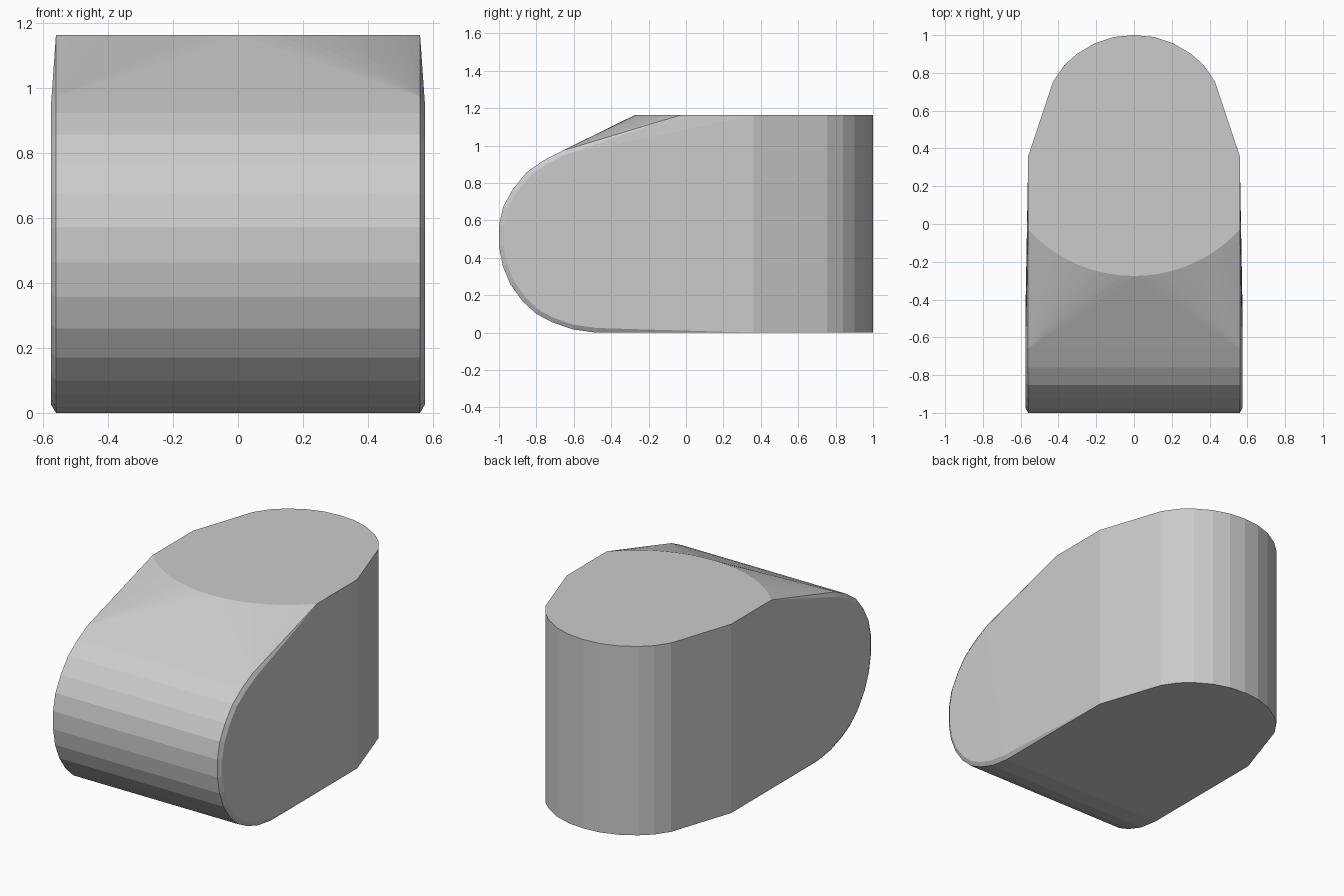
import bpy, bmesh, math

if "Cube" in bpy.data.objects:
    bpy.data.objects.remove(bpy.data.objects["Cube"])

HALF_W, SIDE_X, TOP = 0.56, 0.575, 1.163
points = []

# Rounded nose profile (y, z), extruded across x, with a slim bevelled rim
nose = [(-.48, 0), (-.607, .018), (-.714, .055), (-.80, .10), (-.876, .17),
        (-.94, .26), (-.98, .357), (-1, .463), (-1, .572), (-.977, .675),
        (-.925, .768), (-.853, .857), (-.76, .922), (-.66, .973)]
for s in (-1, 1):
    for y, z in nose:
        points.append((s * HALF_W, y, z))
        points.append((s * SIDE_X, -.49 + (y + .49) * .95, .5 + (z - .5) * .95))

# Rounded back wall, straight from bottom to top
back = [(.56, .36), (.428, .755), (.37, .84), (.303, .9), (.207, .957),
        (.106, .99), (0, 1)]
for x, y in back:
    for s in (-1, 1):
        for z in (0, TOP):
            points.append((s * x, y, z))

# Curved front edge of the top face
radius = 0.762
sweep = math.asin(HALF_W / radius)
for i in range(21):
    a = sweep * (i / 10 - 1)
    points.append((radius * math.sin(a), -.275 + radius * (1 - math.cos(a)), TOP))

# Wrap everything in one convex body
bm = bmesh.new()
for p in points:
    bm.verts.new(p)
bmesh.ops.remove_doubles(bm, verts=bm.verts, dist=1e-4)
hull = bmesh.ops.convex_hull(bm, input=bm.verts)
loose = [v for v in bm.verts if not v.link_faces]
bmesh.ops.delete(bm, geom=loose, context='VERTS')
bmesh.ops.dissolve_limit(bm, angle_limit=math.radians(0.3), verts=bm.verts, edges=bm.edges)
bmesh.ops.recalc_face_normals(bm, faces=bm.faces)

mesh = bpy.data.meshes.new("rounded_block")
bm.to_mesh(mesh)
bm.free()
block = bpy.data.objects.new("rounded_block", mesh)
bpy.context.collection.objects.link(block)
